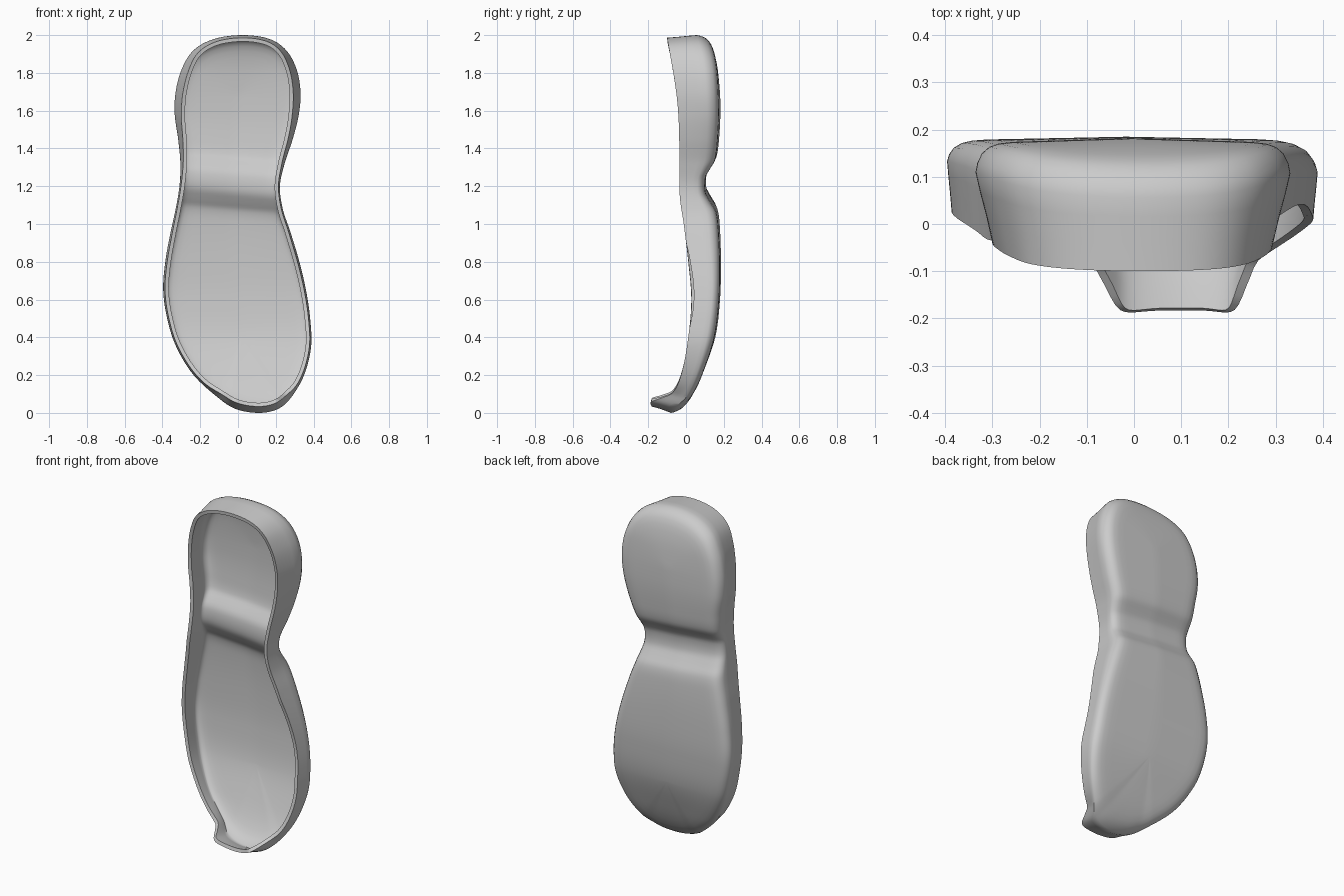
import bpy, bmesh
from mathutils import Vector

if "Cube" in bpy.data.objects:
    bpy.data.objects.remove(bpy.data.objects["Cube"])


def curve(table):
    """Smooth interpolation through (z, value) pairs."""
    def f(z):
        if z <= table[0][0]:
            return table[0][1]
        if z >= table[-1][0]:
            return table[-1][1]
        i = max(k for k in range(len(table) - 1) if table[k][0] <= z)
        def slope(k):
            a, b = table[max(k - 1, 0)], table[min(k + 1, len(table) - 1)]
            return (b[1] - a[1]) / (b[0] - a[0])
        (z0, v0), (z1, v1) = table[i], table[i + 1]
        h = z1 - z0
        t = (z - z0) / h
        return (v0 * (2*t**3 - 3*t*t + 1) + v1 * (3*t*t - 2*t**3)
                + h * slope(i) * (t**3 - 2*t*t + t) + h * slope(i + 1) * (t**3 - t*t))
    return f


# Plan outline: z, left x, right x (apex points close both ends)
rows = [(0.02, -0.01, 0.21), (0.08, -0.105, 0.28), (0.2, -0.235, 0.35),
        (0.35, -0.327, 0.387), (0.5, -0.375, 0.382), (0.65, -0.396, 0.36),
        (0.8, -0.385, 0.325), (0.95, -0.358, 0.28), (1.08, -0.33, 0.237),
        (1.2, -0.31, 0.222), (1.32, -0.305, 0.247), (1.45, -0.317, 0.29),
        (1.58, -0.335, 0.322), (1.7, -0.33, 0.331), (1.82, -0.298, 0.31),
        (1.92, -0.235, 0.255), (1.98, -0.125, 0.165)]
ctrl = ([Vector((0.11, 0.0))] + [Vector((r, z)) for z, l, r in rows]
        + [Vector((0.025, 2.0))] + [Vector((l, z)) for z, l, r in reversed(rows)])

# Side profiles: underside, open rim, rim inset, centre line
back = curve([(0, -0.03), (0.03, 0.0), (0.1, 0.045), (0.2, 0.09), (0.4, 0.155),
              (0.6, 0.18), (0.8, 0.185), (1.0, 0.178), (1.08, 0.165), (1.13, 0.135),
              (1.18, 0.109), (1.26, 0.109), (1.3, 0.13), (1.35, 0.16), (1.45, 0.175),
              (1.6, 0.182), (1.8, 0.175), (1.9, 0.16), (2.0, 0.13)])
rim = curve([(0, -0.183), (0.03, -0.183), (0.055, -0.125), (0.08, -0.077),
             (0.2, -0.025), (0.4, 0.012), (0.6, 0.028), (0.8, 0.012), (1.0, -0.012),
             (1.15, -0.033), (1.4, -0.035), (1.6, -0.042), (1.8, -0.065), (2.0, -0.1)])
inset = curve([(0, 0.035), (0.06, 0.03), (0.15, 0.012), (0.9, 0.01), (1.2, 0.008),
               (1.45, 0.025), (1.65, 0.038), (1.85, 0.035), (2.0, 0.014)])
middle = curve([(0.4, 0.02), (0.7, -0.01), (1.1, -0.045), (1.3, -0.03), (1.7, 0.0)])

# Dense closed outline
outline, n, steps = [], len(ctrl), 8
for i in range(n):
    a, b, c, d = (ctrl[(i + k) % n] for k in (-1, 0, 1, 2))
    for s in range(steps):
        t = s / steps
        outline.append(0.5 * (2*b + (c - a)*t + (2*a - 5*b + 4*c - d)*t*t
                              + (3*b - a - 3*c + d)*t**3))


def spoke(p):
    """Points from the open rim, round the wall, to the centre line."""
    z = min(max(p.y, 0.4), 1.68)
    centre = Vector((middle(z), z))
    length = (p - centre).length
    i = inset(p.y)
    stations = [(i, 0), (i * 0.65, 0.25), (i * 0.25, 0.5), (0, 0.68), (0.004, 0.77),
                (0.014, 0.86), (0.03, 0.92), (0.05, 0.95)]
    stations += [(0.08 + (length - 0.08) * k / 7, 0.965 + 0.035 * k / 7) for k in range(8)]
    right_dip = 0.015 if p.x > 0 and 0.45 < p.y < 0.9 else 0
    if right_dip:
        right_dip *= 1 - ((p.y - 0.675) / 0.225) ** 2
    r = rim(p.y) + right_dip
    out = []
    for dist, f in stations:
        q = p.lerp(centre, dist / length)
        tilt = 0.1 * q.x if 0.7 < q.y < 1.6 else 0
        tilt *= max(0, 1 - abs(q.y - 1.2) / 0.5)
        out.append((q.x, r + f * (back(q.y + tilt) - r), q.y))
    return out


# Sole shell
bm = bmesh.new()
grid = [[bm.verts.new(co) for co in spoke(p)] for p in outline]
m = len(grid)
for i in range(m):
    a, b = grid[i], grid[(i + 1) % m]
    for k in range(len(a) - 1):
        bm.faces.new((a[k], b[k], b[k + 1], a[k + 1]))
bmesh.ops.remove_doubles(bm, verts=bm.verts, dist=0.0005)
bmesh.ops.recalc_face_normals(bm, faces=bm.faces)
bm.normal_update()
if sum(f.normal.y * f.calc_area() for f in bm.faces) < 0:
    bmesh.ops.reverse_faces(bm, faces=bm.faces)
mesh = bpy.data.meshes.new("shoe_sole")
bm.to_mesh(mesh)
bm.free()
sole = bpy.data.objects.new("shoe_sole", mesh)
bpy.context.collection.objects.link(sole)

# Wall thickness goes inward
thick = sole.modifiers.new("thickness", "SOLIDIFY")
thick.thickness = 0.02
thick.offset = -1

bpy.context.view_layer.objects.active = sole
sole.select_set(True)
bpy.ops.object.modifier_apply(modifier="thickness")
bpy.ops.object.shade_smooth_by_angle(angle=0.7)
